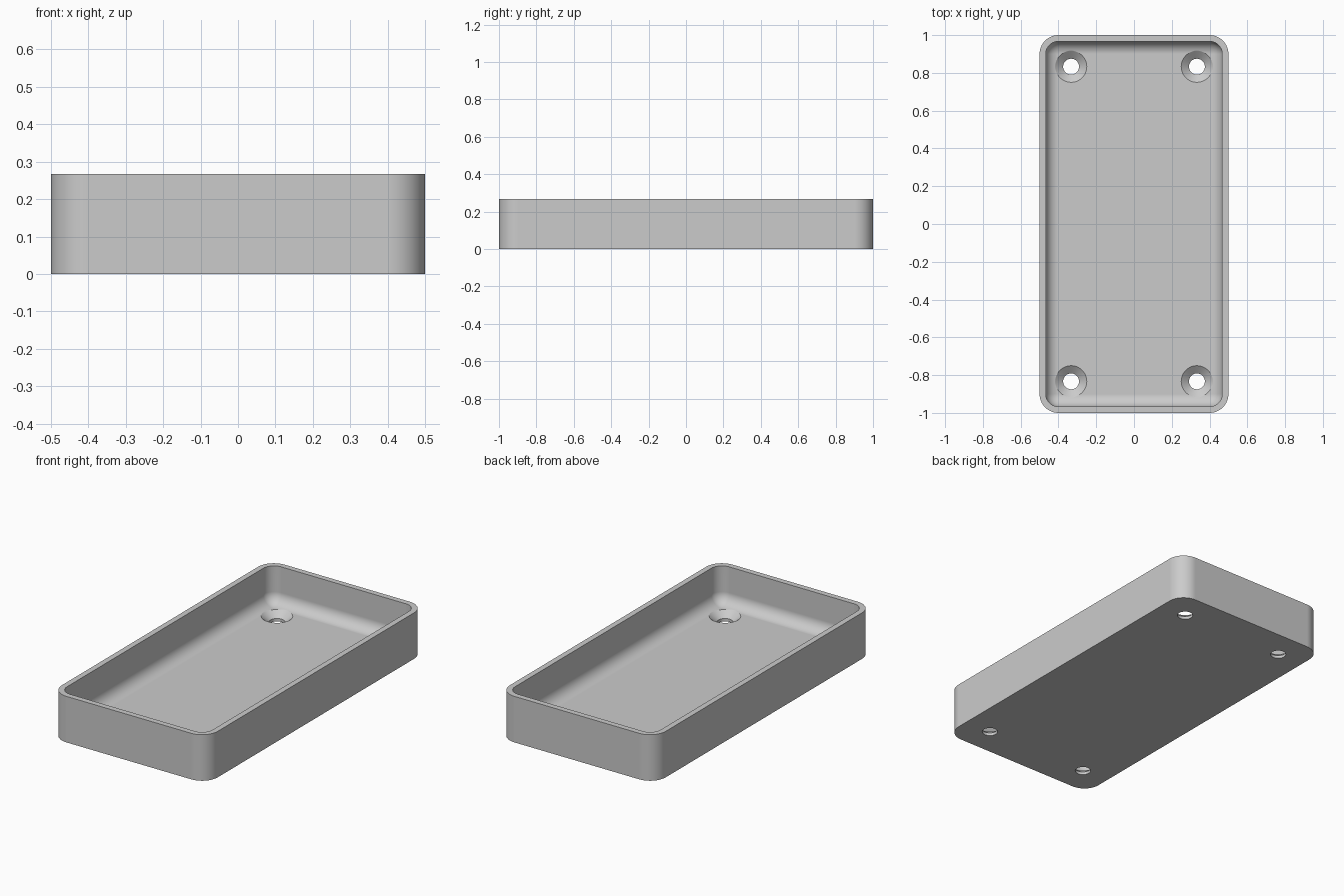
import bpy, bmesh, math

cube = bpy.data.objects.get("Cube")
if cube:
    bpy.data.objects.remove(cube, do_unlink=True)

HALF_X, HALF_Y, HEIGHT = 0.5, 1.0, 0.267
CORNER, WALL, FLOOR = 0.1, 0.033, 0.05
FILLET = CORNER - WALL
STEPS = 12

grey = bpy.data.materials.new("light grey")
grey.use_nodes = True
grey.diffuse_color = (0.6, 0.6, 0.6, 1)
grey.node_tree.nodes["Principled BSDF"].inputs["Base Color"].default_value = (0.6, 0.6, 0.6, 1)


def ring(bm, inset, z):
    """Rounded rectangle, moved inwards from the outer wall."""
    radius = max(CORNER - inset, 0)
    verts = []
    for quarter, (sx, sy) in enumerate([(1, 1), (-1, 1), (-1, -1), (1, -1)]):
        for i in range(STEPS + 1):
            a = (quarter + i / STEPS) * math.pi / 2
            verts.append(bm.verts.new((sx * (HALF_X - CORNER) + radius * math.cos(a),
                                       sy * (HALF_Y - CORNER) + radius * math.sin(a), z)))
    return verts


def circle(bm, x, y, radius, z, count=48):
    return [bm.verts.new((x + radius * math.cos(2 * math.pi * i / count),
                          y + radius * math.sin(2 * math.pi * i / count), z))
            for i in range(count)]


def loft(bm, rings):
    """Skin the rings in order and cap both ends."""
    for a, b in zip(rings, rings[1:]):
        n = len(a)
        for i in range(n):
            j = (i + 1) % n
            bm.faces.new((a[i], a[j], b[j], b[i]))
    bm.faces.new(rings[0][::-1])
    bm.faces.new(rings[-1])


def finish(bm, name):
    bmesh.ops.remove_doubles(bm, verts=bm.verts, dist=1e-5)
    bmesh.ops.recalc_face_normals(bm, faces=bm.faces)
    mesh = bpy.data.meshes.new(name)
    bm.to_mesh(mesh)
    bm.free()
    mesh.materials.append(grey)
    obj = bpy.data.objects.new(name, mesh)
    bpy.context.collection.objects.link(obj)
    return obj


# Tray shell: outer wall, rim, inner wall, rounded fillet, floor
bm = bmesh.new()
profile = [(0, 0), (0, HEIGHT), (WALL, HEIGHT)]
for i in range(STEPS + 1):
    a = i / STEPS * math.pi / 2
    profile.append((WALL + FILLET * (1 - math.cos(a)), FLOOR + FILLET * (1 - math.sin(a))))
loft(bm, [ring(bm, d, z) for d, z in profile])
tray = finish(bm, "tray")

# Countersunk screw holes, one near each corner
bm = bmesh.new()
for x in (-0.333, 0.333):
    for y in (-0.833, 0.833):
        loft(bm, [circle(bm, x, y, r, z) for r, z in
                  [(0.042, -0.05), (0.042, 0.017), (0.083, FLOOR), (0.095, 0.06), (0.095, 0.1)]])
cutter = finish(bm, "screw_hole_cutter")
cutter.hide_render = True

cut = tray.modifiers.new("screw_holes", "BOOLEAN")
cut.operation = "DIFFERENCE"
cut.solver = "EXACT"
cut.object = cutter

bpy.ops.object.select_all(action="DESELECT")
tray.select_set(True)
bpy.context.view_layer.objects.active = tray
bpy.ops.object.modifier_apply(modifier=cut.name)
bpy.data.objects.remove(cutter, do_unlink=True)

# Smooth curves, crisp edges, flat floor
bpy.ops.object.shade_smooth_by_angle(angle=math.radians(30))
flat = tray.modifiers.new("flat_faces", "WEIGHTED_NORMAL")
flat.keep_sharp = True
